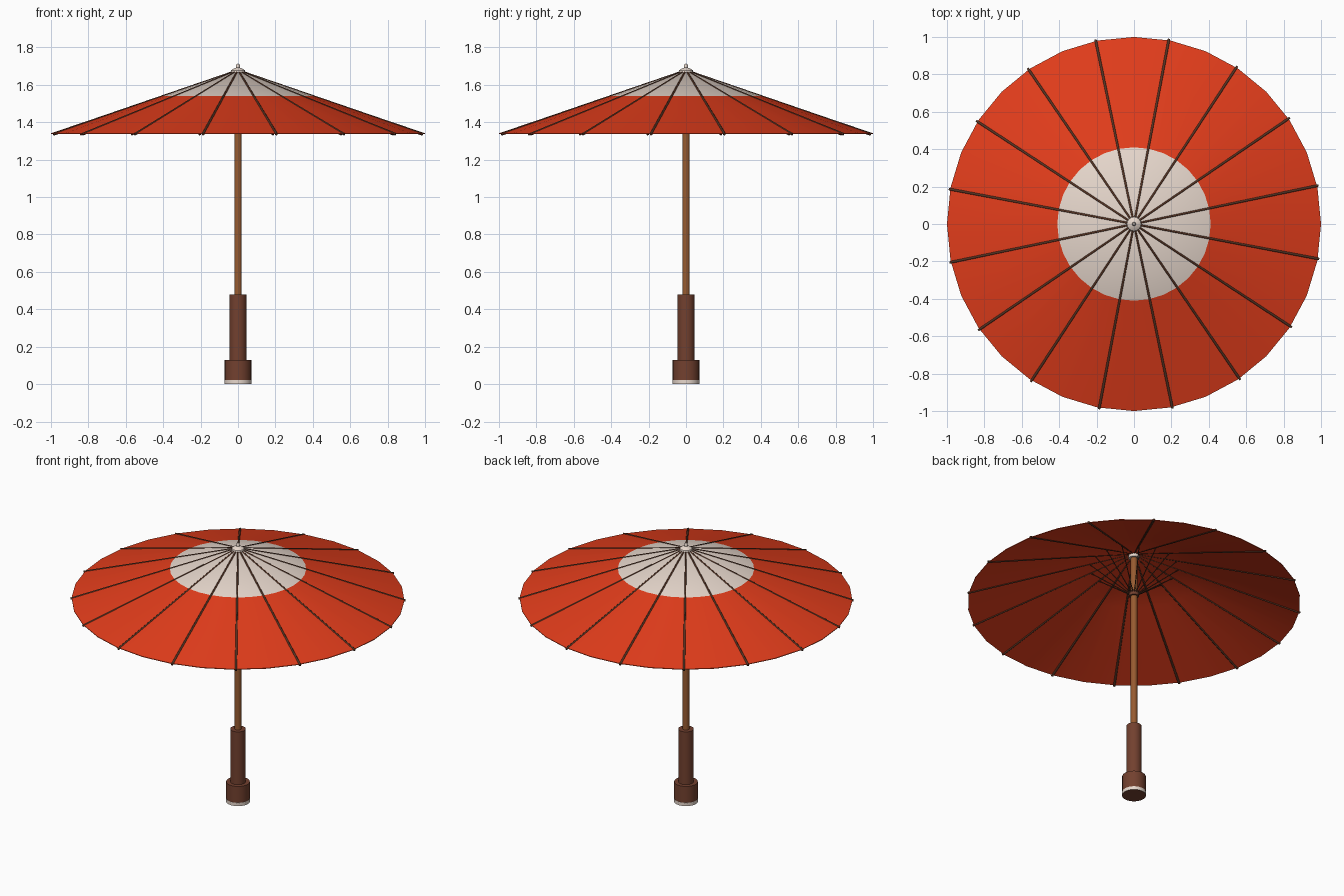
import bpy, bmesh, math
from mathutils import Vector

if "Cube" in bpy.data.objects:
    bpy.data.objects.remove(bpy.data.objects["Cube"])

def mat(name, rgb):
    m = bpy.data.materials.new(name)
    m.diffuse_color = (*rgb, 1)
    m.use_nodes = True
    m.node_tree.nodes["Principled BSDF"].inputs["Base Color"].default_value = m.diffuse_color
    return m

RED = mat("canopy red", (0.76, 0.046, 0.011))
CREAM = mat("cream", (0.83, 0.71, 0.63))
WOOD = mat("pole wood", (0.31, 0.105, 0.03))
HANDLE = mat("handle brown", (0.17, 0.052, 0.028))
DARK = mat("rib dark brown", (0.09, 0.032, 0.016))

def finish(name, bm, mats, angle=30):
    bmesh.ops.recalc_face_normals(bm, faces=bm.faces)
    me = bpy.data.meshes.new(name)
    bm.to_mesh(me)
    bm.free()
    ob = bpy.data.objects.new(name, me)
    bpy.context.collection.objects.link(ob)
    for m in mats:
        me.materials.append(m)
    bpy.ops.object.select_all(action='DESELECT')
    ob.select_set(True)
    bpy.context.view_layer.objects.active = ob
    bpy.ops.object.shade_smooth_by_angle(angle=math.radians(angle))
    return ob

def lathe(name, profile, mats, n=32, rule=None):
    """Revolve (radius, z) points around z; radius 0 makes a pole point."""
    bm = bmesh.new()
    rings = []
    for r, z in profile:
        if r == 0:
            rings.append([bm.verts.new((0, 0, z))] * n)
        else:
            rings.append([bm.verts.new((r * math.cos(2 * math.pi * i / n),
                                        r * math.sin(2 * math.pi * i / n), z)) for i in range(n)])
    for k in range(len(rings) - 1):
        a, b = rings[k], rings[k + 1]
        for i in range(n):
            j = (i + 1) % n
            vs = list(dict.fromkeys([a[i], a[j], b[j], b[i]]))
            f = bm.faces.new(vs)
            f.material_index = rule(k) if rule else 0
    return finish(name, bm, mats)

def rod(bm, a, b, ra, rb, n=6):
    """Tapered rod between two points."""
    a, b = Vector(a), Vector(b)
    d = b - a
    res = bmesh.ops.create_cone(bm, cap_ends=True, segments=n, radius1=ra, radius2=rb, depth=d.length)
    q = d.to_track_quat('Z', 'Y')
    for v in res["verts"]:
        v.co = q @ v.co + (a + b) / 2

# canopy: thin cone shell, cream centre on top only
lathe("canopy", [(0, 1.68), (0.41, 1.541), (1.0, 1.341), (1.0, 1.337), (0.41, 1.536), (0, 1.674)],
      [CREAM, RED], 32, lambda k: 0 if k == 0 else 1)

# ribs along the canopy and struts below it
ribs, struts = bmesh.new(), bmesh.new()
for i in range(16):
    t = math.radians(11.8 + 22.5 * i)
    p = lambda r, z: (r * math.cos(t), r * math.sin(t), z)
    rod(ribs, p(0.02, 1.671), p(1.006, 1.336), 0.0055, 0.0075)
    rod(struts, p(0.02, 1.395), p(0.27, 1.584), 0.003, 0.003)
finish("ribs", ribs, [DARK], 65)
finish("struts", struts, [DARK], 65)

# pole, sliding runner and top hub with finial
lathe("pole", [(0, 0.46), (0.02, 0.46), (0.02, 1.67), (0, 1.67)], [WOOD], 16)
lathe("runner", [(0, 1.38), (0.03, 1.38), (0.03, 1.41), (0, 1.41)], [HANDLE], 16)
lathe("lower_hub", [(0, 1.643), (0.032, 1.643), (0.032, 1.665), (0, 1.665)], [CREAM], 16)
lathe("finial", [(0, 1.665), (0.04, 1.665), (0.037, 1.678), (0.022, 1.688), (0.010, 1.692),
                 (0.010, 1.705), (0.006, 1.712), (0, 1.714)], [CREAM], 16)

# handle grip, wider base and cream band with a brown underside
lathe("handle_grip", [(0, 0.12), (0.046, 0.12), (0.046, 0.48), (0, 0.48)], [HANDLE])
lathe("handle_base", [(0, 0.02), (0.071, 0.02), (0.071, 0.13), (0, 0.13)], [HANDLE])
lathe("base_band", [(0, 0.0), (0.072, 0.0), (0.072, 0.022), (0, 0.022)], [HANDLE, CREAM], 32,
      lambda k: 0 if k == 0 else 1)
